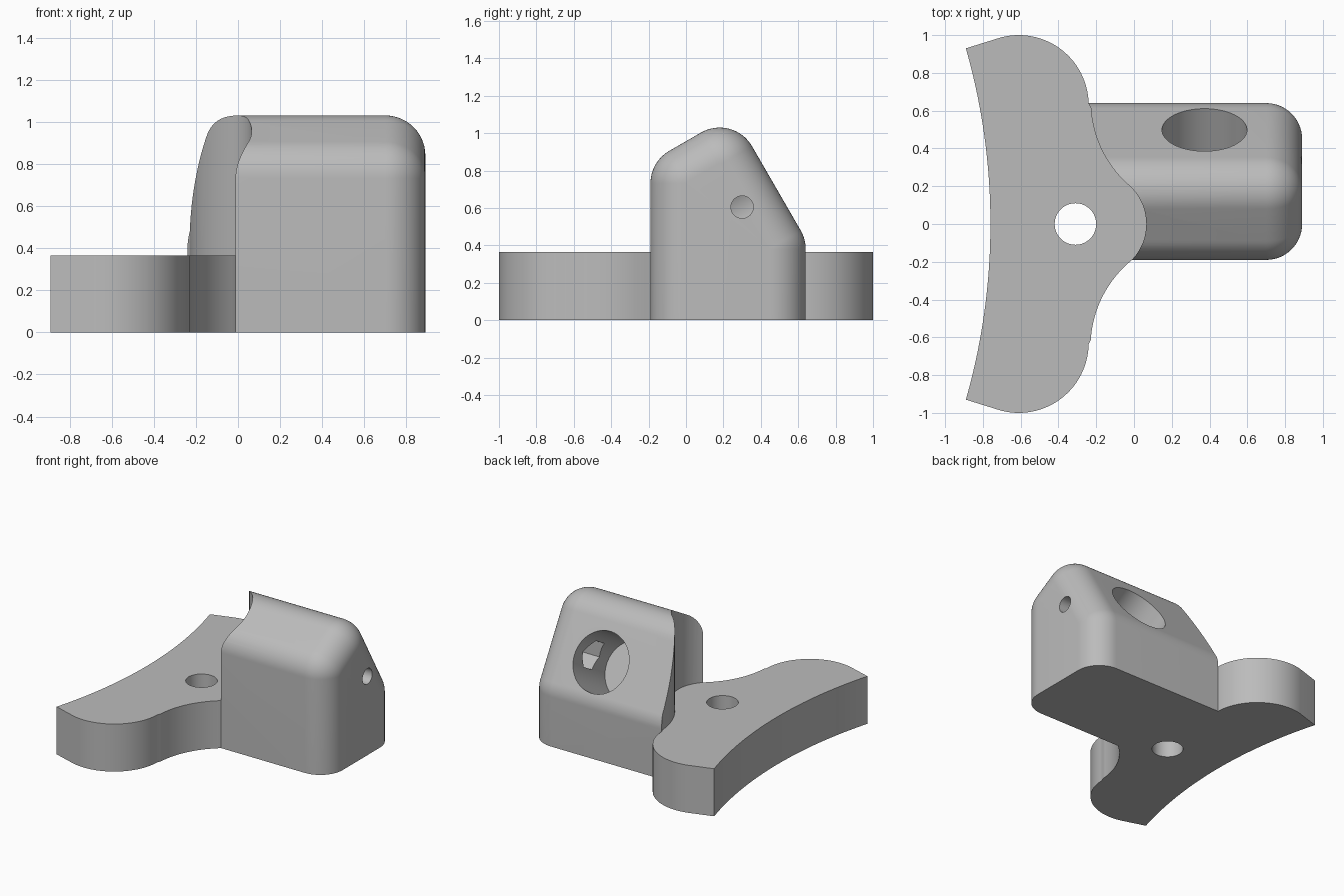
import bpy, bmesh
from math import sin, cos, pi, radians
from mathutils import Vector

cube = bpy.data.objects.get("Cube")
if cube:
    bpy.data.objects.remove(cube, do_unlink=True)

grey = bpy.data.materials.new("light grey")
grey.use_nodes = True
color = (0.5, 0.5, 0.5, 1)
grey.diffuse_color = color
grey.node_tree.nodes["Principled BSDF"].inputs["Base Color"].default_value = color


def make(name, bm):
    bmesh.ops.recalc_face_normals(bm, faces=bm.faces)
    mesh = bpy.data.meshes.new(name)
    bm.to_mesh(mesh)
    bm.free()
    mesh.materials.append(grey)
    obj = bpy.data.objects.new(name, mesh)
    bpy.context.collection.objects.link(obj)
    return obj


def loft(name, rings):
    """Skin equal-length rings of points and cap both ends."""
    bm = bmesh.new()
    loops = [[bm.verts.new(p) for p in ring] for ring in rings]
    n = len(loops[0])
    for a, b in zip(loops, loops[1:]):
        for i in range(n):
            j = (i + 1) % n
            bm.faces.new((a[i], a[j], b[j], b[i]))
    bm.faces.new(loops[0])
    bm.faces.new(loops[-1])
    return make(name, bm)


def arc(cx, cy, r, a0, a1, steps):
    angles = [radians(a0 + (a1 - a0) * i / steps) for i in range(steps + 1)]
    return [(cx + r * cos(a), cy + r * sin(a)) for a in angles]


def rod(name, start, end, r, sides=48, turn=0):
    """Prism between two points, its first corner turned from world up."""
    start, end = Vector(start), Vector(end)
    axis = (end - start).normalized()
    u = axis.orthogonal().normalized()
    if abs(axis.z) < 0.9:
        u = (Vector((0, 0, 1)) - axis * axis.z).normalized()
    v = axis.cross(u)
    ring = [u * r * cos(2 * pi * i / sides + turn) + v * r * sin(2 * pi * i / sides + turn)
            for i in range(sides)]
    return loft(name, [[p + q for q in ring] for p in (start, end)])


def combine(target, tool, operation):
    mod = target.modifiers.new(operation.lower(), 'BOOLEAN')
    mod.operation = operation
    mod.solver = 'EXACT'
    mod.object = tool
    bpy.context.view_layer.objects.active = target
    bpy.ops.object.modifier_apply(modifier=mod.name)
    bpy.data.objects.remove(tool, do_unlink=True)


# Flange outline: lobe, concave flank and rounded nose, mirrored in y
half = arc(-0.61, 0.63, 0.37, 105, 1.2, 28)
half += arc(0.36, 0.65, 0.59, 181.2, 228.8, 20)[1:]
half += arc(-0.209, 0, 0.274, 48.8, 0, 14)[1:]
outline = half + [(x, -y) for x, y in reversed(half[:-1])]
outline += arc(-4.15, 0, 3.39, -15.92, 15.92, 36)


def slab(name, z0, z1):
    return loft(name, [[(x, y, z) for x, y in outline] for z in (z0, z1)])


flange = slab("bracket", 0, 0.365)

# Housing: gabled section with rounded corners, and a rounded end
R, ROUND, END = 0.2, 0.19, 0.89


def section(x, inset):
    r = R - inset
    pts = [(0.64 - inset, 0)]
    pts += arc(0.44, 0.38, r, 0, 30, 8)
    pts += arc(0.18, 0.83, r, 30, 120, 20)
    pts += arc(0.01, 0.732, r, 120, 180, 14)
    pts += [(-0.19 + inset, 0)]
    return [(x, y, z) for y, z in pts]


rings = [section(-0.4, 0)]
for i in range(15):
    a = i / 14 * pi / 2
    rings.append(section(END - ROUND + ROUND * sin(a), ROUND * (1 - cos(a))))
housing = loft("housing", rings)

# Clearance above the flange
combine(housing, slab("clearance", 0.3, 1.3), 'DIFFERENCE')

# Round pocket square to the steep slope
mouth = Vector((0.373, 0.5, 0.68))
normal = Vector((0, cos(radians(30)), sin(radians(30))))
combine(housing, rod("pocket", mouth - normal * 0.45, mouth + normal * 0.4, 0.225, 72), 'DIFFERENCE')

# Hexagonal recess in the pocket wall and a round hole through the end
combine(housing, rod("hex_recess", (0.4, 0.3, 0.605), (0.74, 0.3, 0.605), 0.115, 6), 'DIFFERENCE')
combine(housing, rod("end_hole", (0.4, 0.3, 0.605), (1.1, 0.3, 0.605), 0.06, 32), 'DIFFERENCE')

# Join, then drill the flange
combine(flange, housing, 'UNION')
combine(flange, rod("flange_hole", (-0.31, 0, -0.2), (-0.31, 0, 0.6), 0.11), 'DIFFERENCE')

bpy.ops.object.select_all(action='DESELECT')
flange.select_set(True)
bpy.context.view_layer.objects.active = flange
bpy.ops.object.shade_smooth_by_angle(angle=radians(25))
